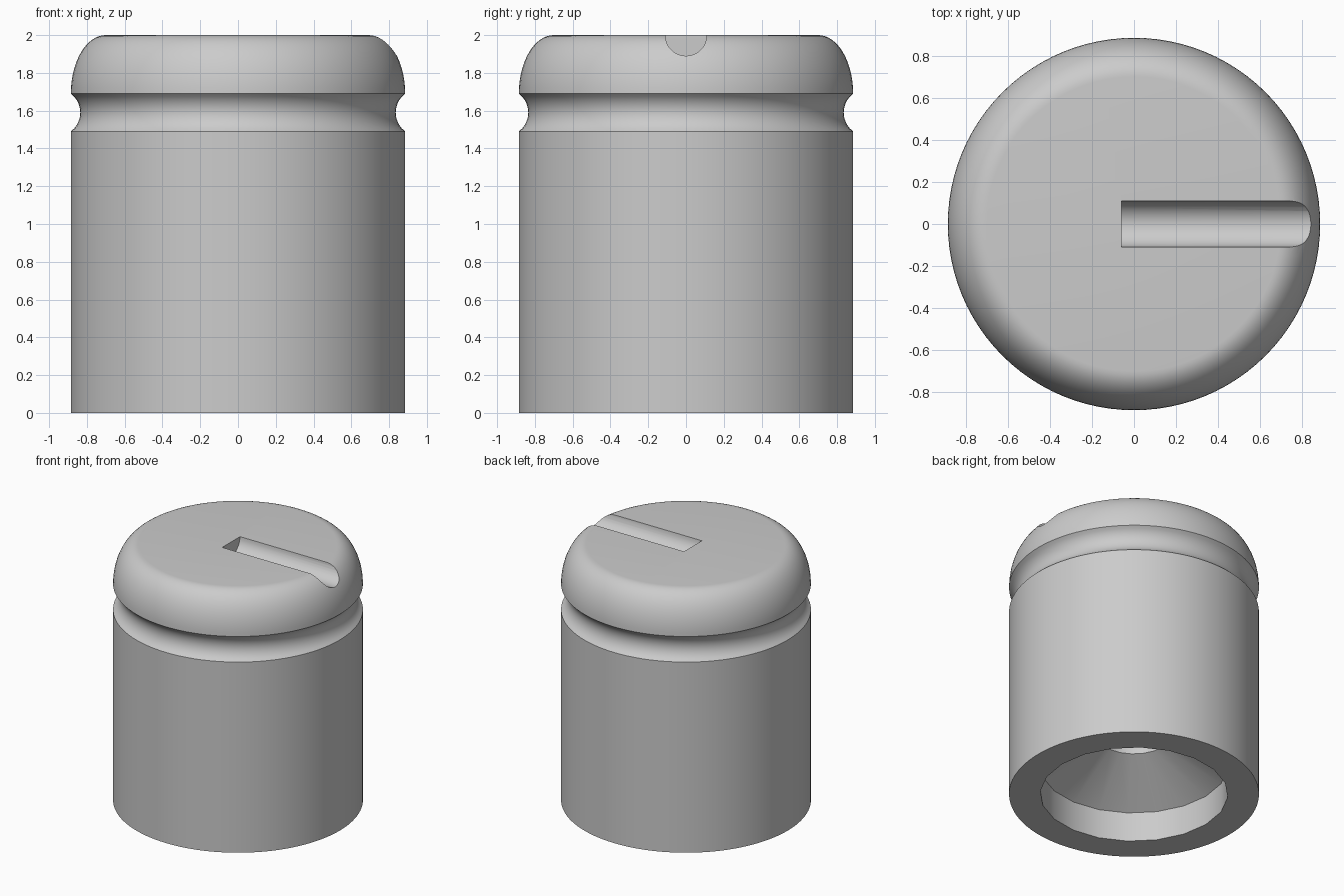
import bpy, bmesh
from math import cos, sin, pi, radians, sqrt
from mathutils import Matrix

cube = bpy.data.objects.get("Cube")
if cube:
    bpy.data.objects.remove(cube)

R, H = 0.885, 2.0

# Plain grey finish
grey = bpy.data.materials.new("plain grey")
grey.use_nodes = True
colour = (0.6, 0.6, 0.6, 1)
grey.diffuse_color = colour
grey.node_tree.nodes["Principled BSDF"].inputs["Base Color"].default_value = colour


def make_object(name, bm):
    bmesh.ops.recalc_face_normals(bm, faces=bm.faces)
    mesh = bpy.data.meshes.new(name)
    bm.to_mesh(mesh)
    bm.free()
    mesh.materials.append(grey)
    obj = bpy.data.objects.new(name, mesh)
    bpy.context.collection.objects.link(obj)
    return obj


def lathe(name, profile, sides):
    """Closed solid turned about z from (radius, height) points, capped at both ends."""
    bm = bmesh.new()
    rings = [[bm.verts.new((r * cos(2 * pi * i / sides), r * sin(2 * pi * i / sides), z))
              for i in range(sides)] for r, z in profile]
    for a, b in zip(rings, rings[1:]):
        for i in range(sides):
            j = (i + 1) % sides
            bm.faces.new((a[i], a[j], b[j], b[i]))
    bm.faces.new(rings[0][::-1])
    bm.faces.new(rings[-1])
    return make_object(name, bm)


# Outer profile: straight barrel, concave neck, elliptical shoulder
neck_low, neck_high, neck_radius = 1.49, 1.69, 0.125
neck_mid = (neck_low + neck_high) / 2
profile = [(R, 0), (R, neck_low)]
for i in range(1, 12):
    z = neck_low + (neck_high - neck_low) * i / 12
    profile.append((0.96 - sqrt(neck_radius ** 2 - (z - neck_mid) ** 2), z))
for i in range(17):
    t = i / 16 * pi / 2
    profile.append((0.70 + (R - 0.70) * cos(t), neck_high + (H - neck_high) * sin(t)))
body = lathe("capped_barrel", profile, 96)

# Underside recess: short bore, cone, narrow hole
bore = lathe("bore_cutter", [(0.665, -0.1), (0.665, 0.23), (0.26, 0.48), (0.26, 1.2)], 20)

# Round-bottomed slot running from the middle of the top out to the left
bm = bmesh.new()
bmesh.ops.create_cone(bm, cap_ends=True, segments=32, radius1=0.11, radius2=0.11, depth=1.2,
                      matrix=Matrix.Translation((0.54, 0, H)) @ Matrix.Rotation(pi / 2, 4, "Y"))
slot = make_object("slot_cutter", bm)

bpy.context.view_layer.objects.active = body
body.select_set(True)
for cutter in (bore, slot):
    mod = body.modifiers.new(cutter.name, "BOOLEAN")
    mod.operation = "DIFFERENCE"
    mod.solver = "EXACT"
    mod.object = cutter
    bpy.ops.object.modifier_apply(modifier=mod.name)
    bpy.data.objects.remove(cutter)

bpy.ops.object.shade_smooth_by_angle(angle=radians(30))
